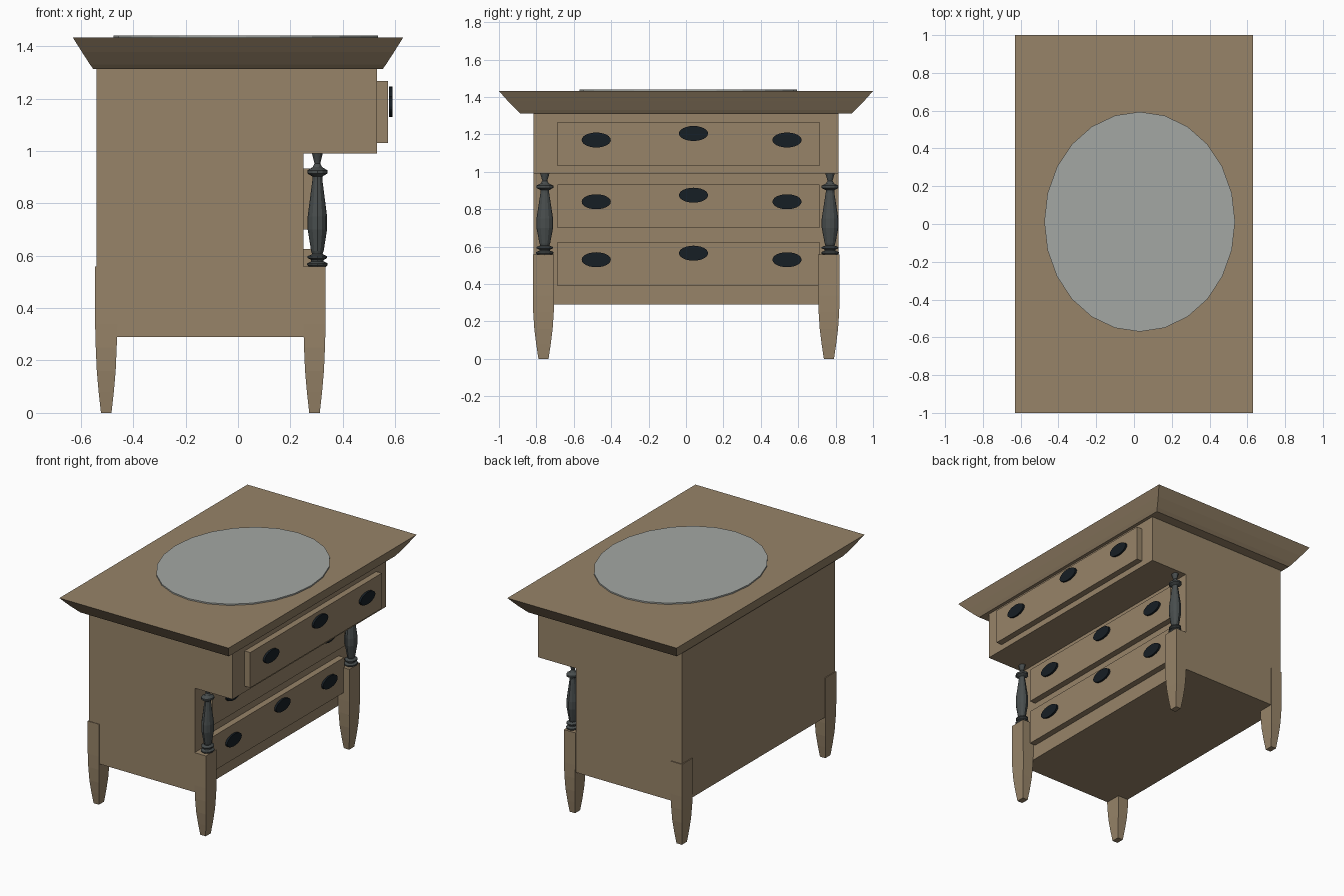
import bpy, bmesh, math

if "Cube" in bpy.data.objects:
    bpy.data.objects.remove(bpy.data.objects["Cube"])


def mat(name, rgb):
    m = bpy.data.materials.new(name)
    m.diffuse_color = (*rgb, 1)
    m.use_nodes = True
    m.node_tree.nodes["Principled BSDF"].inputs["Base Color"].default_value = m.diffuse_color
    return m


wood = mat("wood", (0.31, 0.23, 0.14))
dark = mat("black_metal", (0.008, 0.013, 0.018))
iron = mat("dark_grey", (0.065, 0.075, 0.075))
glass = mat("mirror_grey", (0.37, 0.39, 0.37))


def loft(name, rings, material):
    """Skin a stack of equal-length point rings and cap both ends."""
    bm = bmesh.new()
    vs = [[bm.verts.new(p) for p in ring] for ring in rings]
    n = len(vs[0])
    for a, b in zip(vs, vs[1:]):
        for i in range(n):
            j = (i + 1) % n
            bm.faces.new((a[i], a[j], b[j], b[i]))
    bm.faces.new(vs[0][::-1])
    bm.faces.new(vs[-1])
    bmesh.ops.recalc_face_normals(bm, faces=bm.faces)
    me = bpy.data.meshes.new(name)
    bm.to_mesh(me)
    bm.free()
    me.materials.append(material)
    ob = bpy.data.objects.new(name, me)
    bpy.context.collection.objects.link(ob)
    return ob


def rect(cx, cy, hx, hy, z):
    return [(cx - hx, cy - hy, z), (cx + hx, cy - hy, z),
            (cx + hx, cy + hy, z), (cx - hx, cy + hy, z)]


def oval(n, ra, rb):
    return [(ra * math.cos(2 * math.pi * i / n), rb * math.sin(2 * math.pi * i / n))
            for i in range(n)]


# Cabinet body: stepped side profile extruded across the width
side = [(-0.54, 0.29), (0.25, 0.29), (0.25, 0.99), (0.53, 0.99), (0.53, 1.32), (-0.54, 1.32)]
loft("cabinet_body", [[(x, y, z) for x, z in side] for y in (-0.815, 0.815)], wood)

# Flared top slab
flare = [(0.552, 0.885, 1.312), (0.565, 0.905, 1.33), (0.596, 0.952, 1.378), (0.63, 1.0, 1.432)]
loft("table_top", [rect(0, 0, hx, hy, z) for hx, hy, z in flare], wood)

# Oval inlay on the top
loft("top_oval", [[(0.03 + x, 0.012 + y, z) for x, y in oval(24, 0.505, 0.582)]
                  for z in (1.425, 1.441)], glass)

# Drawers with three oval handles each
for face, z0, z1, zk in ((0.53, 1.03, 1.267, 1.17), (0.25, 0.70, 0.932, 0.84),
                         (0.25, 0.39, 0.625, 0.53)):
    loft("drawer", [rect((face + face + 0.042) / 2 - 0.01, 0.013, 0.031, 0.7, z)
                    for z in (z0, z1)], wood)
    for y, dz in ((-0.48, 0), (0.04, 0.035), (0.54, 0)):
        loft("drawer_handle", [[(x, y + a, zk + dz + b) for a, b in oval(24, 0.078, 0.04)]
                               for x in (face + 0.047, face + 0.06)], dark)

# Tapered square legs
taper = [(0.02, 0.027, 0), (0.029, 0.039, 0.08), (0.036, 0.049, 0.16),
         (0.04, 0.055, 0.25), (0.0425, 0.057, 0.34)]
for name, cx, top in (("front_leg", 0.292, 0.558), ("back_leg", -0.503, 0.558)):
    for cy in (-0.762, 0.764):
        loft(name, [rect(cx, cy, hx, hy, z) for hx, hy, z in taper + [(0.0425, 0.057, top)]], wood)

# Turned columns above the front legs
turning = [(0.03, 0.555), (0.039, 0.564), (0.039, 0.571), (0.024, 0.578), (0.024, 0.584),
           (0.037, 0.591), (0.037, 0.598), (0.02, 0.606), (0.024, 0.618), (0.037, 0.70),
           (0.037, 0.75), (0.019, 0.89), (0.019, 0.902), (0.038, 0.914), (0.038, 0.926),
           (0.018, 0.938), (0.011, 0.952), (0.021, 0.992)]
for cy in (-0.755, 0.77):
    loft("front_column", [[(0.303 + x, cy + y, z) for x, y in oval(12, r, r * 1.2)]
                          for r, z in turning], iron)
